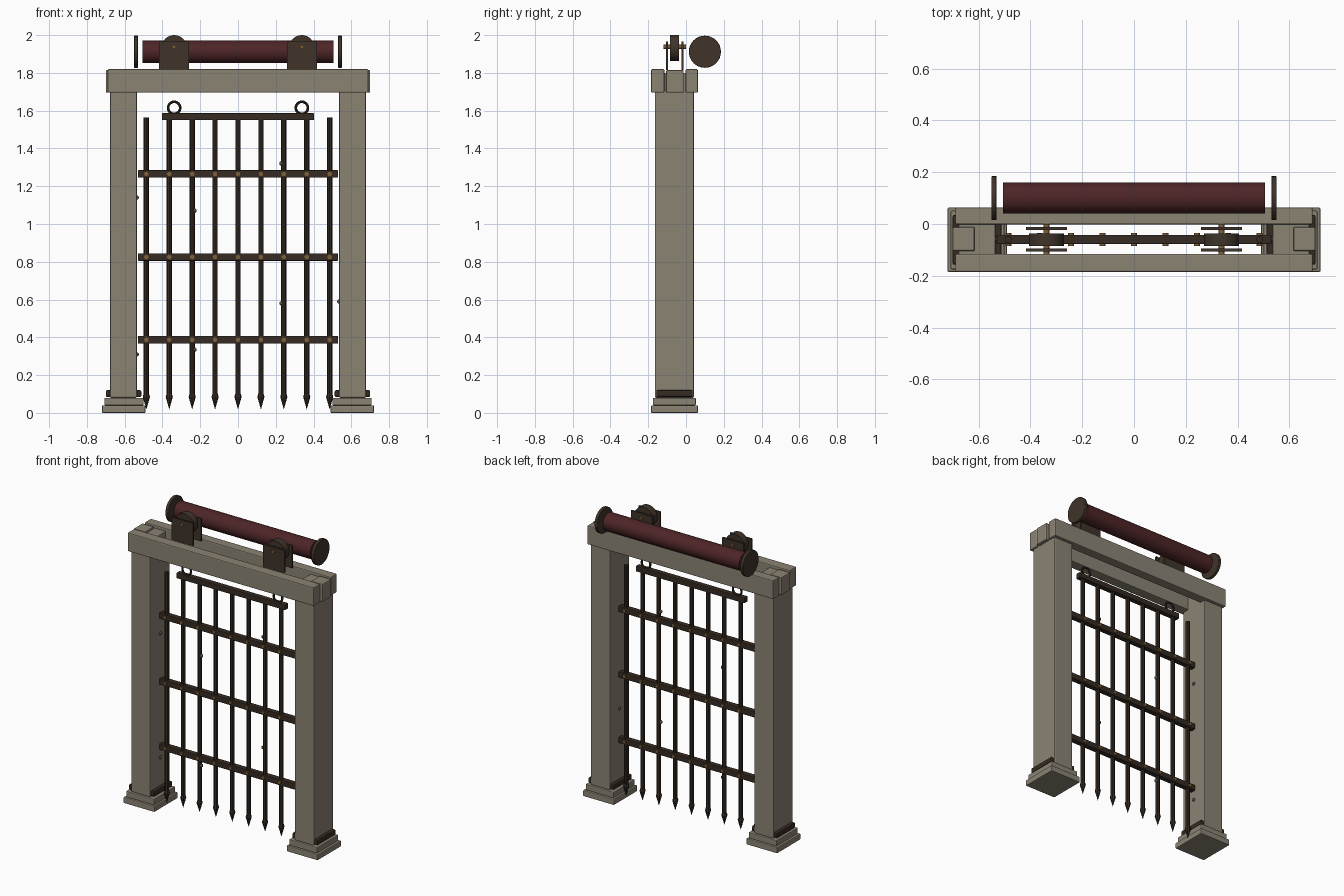
import bpy, math
from mathutils import Vector

if "Cube" in bpy.data.objects:
    bpy.data.objects.remove(bpy.data.objects["Cube"])


def mat(name, r, g, b):
    m = bpy.data.materials.new(name)
    m.diffuse_color = (r, g, b, 1)
    m.use_nodes = True
    m.node_tree.nodes["Principled BSDF"].inputs["Base Color"].default_value = m.diffuse_color
    return m


STONE = mat("stone", 0.26, 0.23, 0.175)
IRON = mat("dark_iron", 0.036, 0.024, 0.016)
BROWN = mat("brown_iron", 0.05, 0.034, 0.023)
BRONZE = mat("bronze", 0.22, 0.12, 0.04)
RED = mat("dark_red", 0.075, 0.018, 0.02)
GREY = mat("grey_rivet", 0.08, 0.07, 0.06)
YC = -0.06  # centre plane of the gate


def finish(name, material, bevel=0, smooth=False):
    o = bpy.context.object
    o.name = name
    o.data.materials.append(material)
    if bevel:
        b = o.modifiers.new("bevel", 'BEVEL')
        b.width, b.segments = bevel, 2
    if smooth:
        bpy.ops.object.shade_smooth_by_angle(angle=math.radians(40))
    return o


def box(name, x, y, z, material, bevel=0.0):
    """Box from (min, max) pairs."""
    c = [(a + b) / 2 for a, b in (x, y, z)]
    bpy.ops.mesh.primitive_cube_add(size=1, location=c)
    o = bpy.context.object
    o.scale = [b - a for a, b in (x, y, z)]
    bpy.ops.object.transform_apply(location=False, rotation=False, scale=True)
    return finish(name, material, bevel)


def rod(name, a, b, r, material, sides=32, r2=None, bevel=0.0):
    """Cylinder or cone from point a to point b."""
    a, b = Vector(a), Vector(b)
    d = b - a
    bpy.ops.mesh.primitive_cone_add(vertices=sides, radius1=r, radius2=r if r2 is None else r2,
                                    depth=d.length, location=(a + b) / 2,
                                    rotation=d.to_track_quat('Z', 'Y').to_euler())
    return finish(name, material, bevel, sides > 8)


def sided(s, a, b):
    return tuple(sorted((s * a, s * b)))


# Posts with stepped bases, foot straps and lintel end blocks
for s, side in ((-1, "left"), (1, "right")):
    box(side + "_base", sided(s, 0.49, 0.72), (-0.185, 0.063), (0, 0.04), STONE, 0.005)
    box(side + "_base_step", sided(s, 0.50, 0.708), (-0.175, 0.052), (0.04, 0.08), STONE, 0.005)
    box(side + "_post", sided(s, 0.535, 0.678), (-0.165, 0.042), (0.08, 1.80), STONE, 0.006)
    box(side + "_foot_strap", sided(s, 0.512, 0.70), (-0.157, 0.035), (0.085, 0.12), IRON, 0.006)
    box(side + "_end_block", sided(s, 0.615, 0.70), (-0.105, -0.012), (1.695, 1.815), STONE, 0.006)
    # Rivets on the post's inner face
    for z in ((1.14, 0.31) if s < 0 else (0.59,)):
        bpy.ops.mesh.primitive_uv_sphere_add(segments=10, ring_count=6, radius=0.011,
                                             location=(s * 0.535, YC, z))
        finish(side + "_post_rivet", GREY, 0, True)

# Twin lintel beams with a slot between them
box("front_beam", (-0.69, 0.69), (-0.185, -0.115), (1.695, 1.82), STONE, 0.006)
box("back_beam", (-0.69, 0.69), (-0.002, 0.063), (1.695, 1.82), STONE, 0.006)

# Gate: vertical bars with spear tips
xs = [(i - 4) * 0.1213 for i in range(9)]
for i, x in enumerate(xs):
    rod("gate_bar", (x, YC, 0.085), (x, YC, 1.565), 0.014, IRON, 8)
    rod("spear_tip", (x, YC, 0.085), (x, YC, 0.018), 0.019, IRON, 8, 0.0)
    rod("spear_collar", (x, YC, 0.085), (x, YC, 0.105), 0.019, IRON, 8, 0.013)

# Gate cross rails with rivets at the crossings
for z in (0.387, 0.825, 1.265):
    box("gate_rail", (-0.53, 0.53), (YC - 0.018, YC + 0.018), (z - 0.02, z + 0.02), IRON, 0.004)
    for x in xs:
        rod("rail_rivet", (x, YC - 0.025, z), (x, YC + 0.025, z), 0.012, BRONZE, 10)
box("gate_header", (-0.403, 0.403), (YC - 0.018, YC + 0.018), (1.55, 1.587), IRON, 0.004)
for x, z in ((0.23, 1.32), (-0.23, 1.07), (0.23, 0.58), (-0.23, 0.335)):
    bpy.ops.mesh.primitive_uv_sphere_add(segments=10, ring_count=6, radius=0.012, location=(x, YC, z))
    finish("gate_stud", GREY, 0, True)

# Lifting rings and pulleys
for x in (-0.338, 0.338):
    bpy.ops.mesh.primitive_torus_add(major_radius=0.032, minor_radius=0.007, major_segments=28,
                                     minor_segments=8, location=(x, YC, 1.615),
                                     rotation=(math.pi / 2, 0, 0))
    finish("lifting_ring", IRON, 0, True)
    for y in (-0.1, -0.018):
        box("pulley_bracket", (x - 0.079, x + 0.079), (y - 0.006, y + 0.006), (1.815, 1.966), BROWN)
    rod("pulley_wheel", (x, YC - 0.024, 1.932), (x, YC + 0.024, 1.932), 0.068, BROWN, 32)
    rod("pulley_axle", (x, -0.118, 1.938), (x, 0.0, 1.938), 0.011, BRONZE, 12)

# Winding drum with end discs
rod("winding_drum", (-0.505, 0.1, 1.912), (0.505, 0.1, 1.912), 0.06, RED, 32)
for s in (-1, 1):
    rod("drum_disc", (s * 0.53, 0.1, 1.912), (s * 0.55, 0.1, 1.912), 0.085, BROWN, 32, bevel=0.003)
